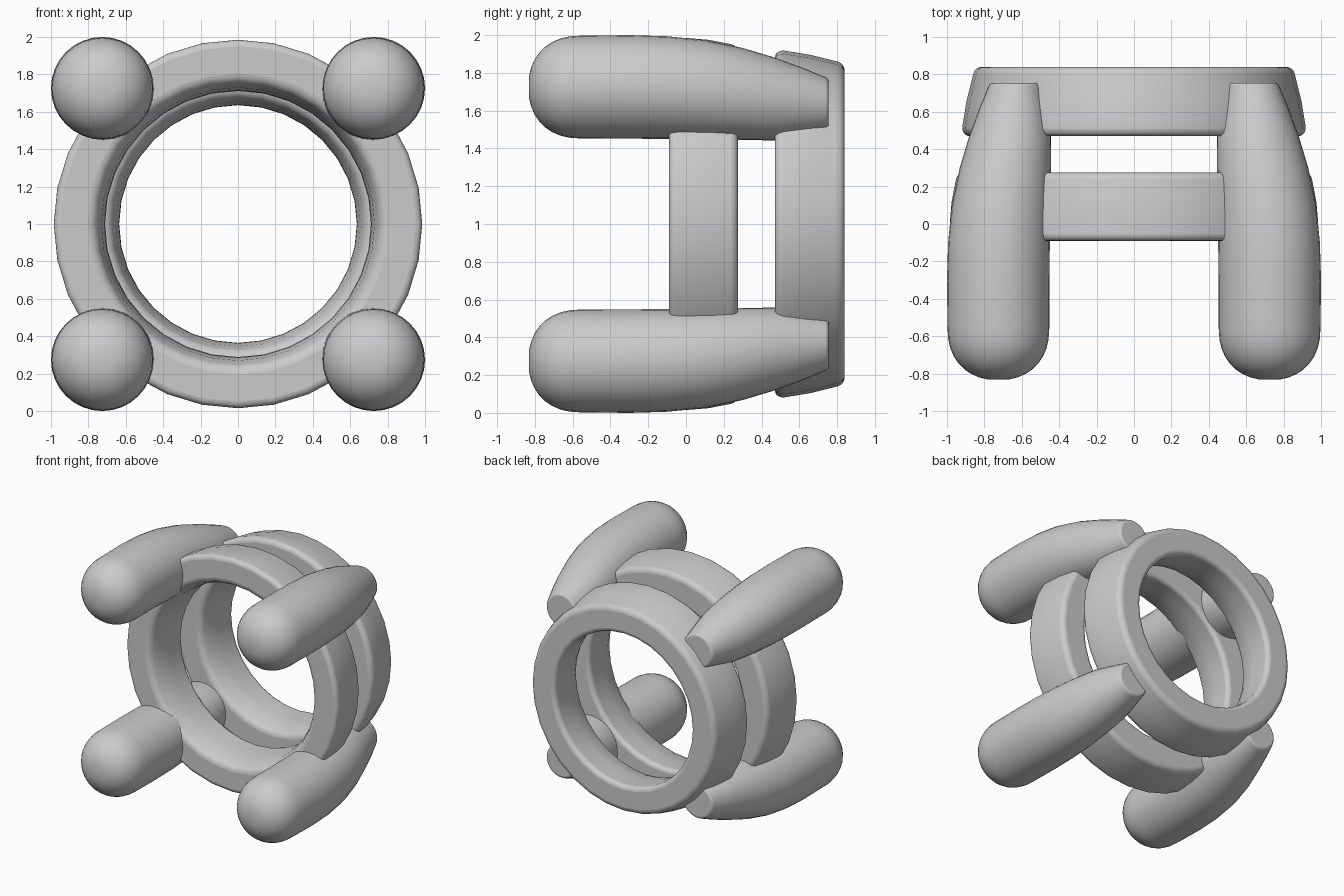
import bpy, bmesh
from math import sin, cos, pi

if "Cube" in bpy.data.objects:
    bpy.data.objects.remove(bpy.data.objects["Cube"])


def loft(name, rings, closed):
    """Skin a list of equal vertex loops; closed joins last loop to first, else caps the ends."""
    bm = bmesh.new()
    loops = [[bm.verts.new(p) for p in ring] for ring in rings]
    n = len(loops[0])
    pairs = list(zip(loops, loops[1:])) + ([(loops[-1], loops[0])] if closed else [])
    for a, b in pairs:
        for i in range(n):
            j = (i + 1) % n
            bm.faces.new((a[i], a[j], b[j], b[i]))
    if not closed:
        bm.faces.new(loops[0])
        bm.faces.new(loops[-1])
    bmesh.ops.recalc_face_normals(bm, faces=bm.faces)
    mesh = bpy.data.meshes.new(name)
    bm.to_mesh(mesh)
    bm.free()
    obj = bpy.data.objects.new(name, mesh)
    bpy.context.collection.objects.link(obj)
    return obj


def circle(y, c, cz, r, n):
    return [(c + r * cos(2 * pi * i / n), y, cz + r * sin(2 * pi * i / n)) for i in range(n)]


def finish(obj, bevel, angle):
    m = obj.modifiers.new("soft edges", 'BEVEL')
    m.width, m.segments = bevel, 4
    m.limit_method, m.angle_limit = 'ANGLE', 0.9
    bpy.ops.object.select_all(action='DESELECT')
    bpy.context.view_layer.objects.active = obj
    obj.select_set(True)
    bpy.ops.object.shade_smooth_by_angle(angle=angle)


# Two tapered rings about the y axis, cross-sections as (y, radius)
sections = {
    "front_ring": [(-0.09, 0.77), (-0.09, 0.985), (0.0, 0.985), (0.12, 0.975),
                   (0.275, 0.945), (0.275, 0.71), (0.12, 0.715), (0.0, 0.73)],
    "rear_ring": [(0.47, 0.69), (0.47, 0.915), (0.52, 0.918), (0.66, 0.895),
                  (0.84, 0.85), (0.84, 0.635), (0.66, 0.637), (0.55, 0.655)],
}
for name, section in sections.items():
    finish(loft(name, [circle(y, 0, 1, r, 32) for y, r in section], True), 0.035, 0.7)

# Four pods: blunt round nose, then a body that narrows and leans inward
nose = []
for i in range(1, 9):
    t = i / 9 * pi / 2
    nose.append((-0.56 - 0.275 * cos(t) ** 0.9, 0.725, 0.272 * sin(t) ** 0.9))
body = [(-0.56, 0.725, 0.272), (-0.3, 0.726, 0.274), (-0.1, 0.722, 0.272),
        (0.1, 0.711, 0.263), (0.3, 0.688, 0.244), (0.47, 0.662, 0.219),
        (0.62, 0.648, 0.178), (0.755, 0.633, 0.137)]
for sx, side in ((-1, "left"), (1, "right")):
    for sz, level in ((-1, "lower"), (1, "upper")):
        rings = [circle(y, sx * c, 1 + sz * c, r, 32) for y, c, r in nose + body]
        finish(loft(f"{level}_{side}_pod", rings, False), 0.015, 0.8)
